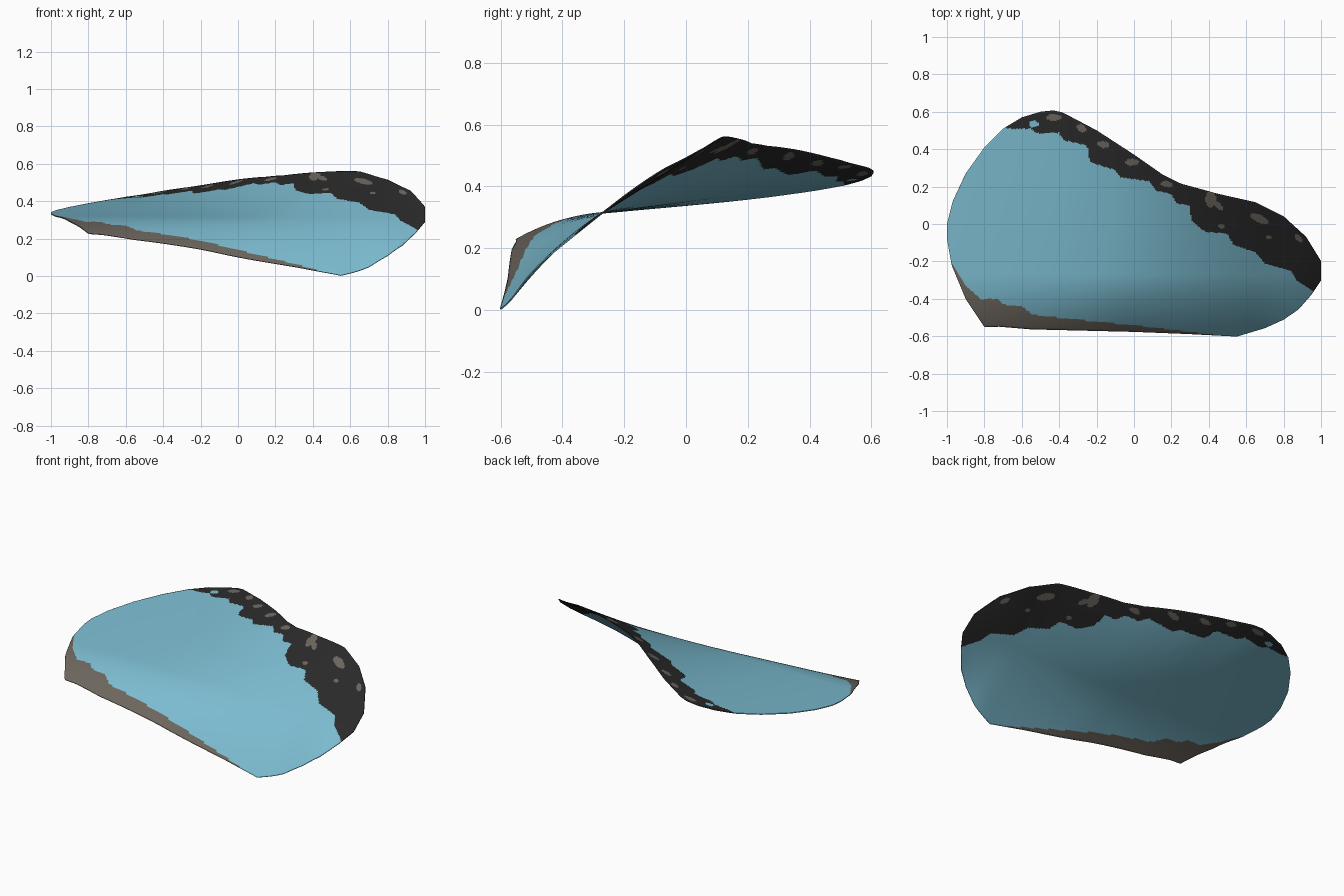
import bpy, bmesh, math

if "Cube" in bpy.data.objects:
    bpy.data.objects.remove(bpy.data.objects["Cube"])


def table(points):
    """Piecewise linear lookup through (x, value) pairs."""
    def f(x):
        if x <= points[0][0]:
            return points[0][1]
        for (a, va), (b, vb) in zip(points, points[1:]):
            if x <= b:
                return va + (vb - va) * (x - a) / (b - a)
        return points[-1][1]
    return f


def smooth(f, w=0.07):
    return lambda x: sum(f(x + w * k / 3) for k in range(-3, 4)) / 7


def material(name, rgb):
    m = bpy.data.materials.new(name)
    m.diffuse_color = (*rgb, 1)
    m.use_nodes = True
    m.node_tree.nodes["Principled BSDF"].inputs["Base Color"].default_value = m.diffuse_color
    return m


# Plan outline: front and back edge as y over x
front = table([(-1, -.08), (-.975, -.22), (-.9, -.4), (-.8, -.55), (-.72, -.548), (-.55, -.562),
               (0, -.575), (.3, -.587), (.55, -.6), (.7, -.555), (.8, -.51), (.88, -.455),
               (.95, -.375), (1, -.3)])
back = table([(-1, 0), (-.97, .12), (-.9, .27), (-.8, .41), (-.7, .51), (-.6, .57), (-.5, .6),
              (-.43, .607), (-.38, .595), (-.2, .5), (0, .37), (.15, .265), (.25, .215), (.45, .16),
              (.65, .115), (.8, .04), (.92, -.07), (1, -.2)])

# Twisted sheet: slope across y grows along x, the front part droops
slope = smooth(table([(-1, .09), (-.7, .115), (-.45, .145), (-.2, .215), (0, .31), (.25, .46),
                      (.45, .56), (.65, .64), (.8, .63), (.93, .7), (1, .8)]))
droop = smooth(table([(-1, .6), (-.8, .73), (-.5, 1), (0, 1.29), (.3, 1.1), (.55, 1.03),
                      (.7, 1.1), (.85, .8), (1, .5)]))


def height(x, y):
    t = y + .27
    return .31 + slope(x) * t - (droop(x) * t * t if t < 0 else 0)


# Ragged colour borders
dark_edge = table([(-.7, .515), (-.62, .508), (-.55, .51), (-.52, .485), (-.4, .49), (-.38, .45),
                   (-.25, .42), (-.235, .33), (-.1, .29), (-.07, .25), (.08, .23), (.12, .18),
                   (.2, .16), (.23, .11), (.3, .1), (.305, .02), (.38, -.04), (.5, -.05),
                   (.53, -.11), (.65, -.15), (.7, -.21), (.84, -.25), (.87, -.3), (.96, -.36)])
brown_edge = table([(-.985, -.19), (-.9, -.33), (-.82, -.4), (-.73, -.4), (-.7, -.43), (-.6, -.44),
                    (-.54, -.485), (-.3, -.51), (0, -.54), (.3, -.575), (.5, -.6)])
# Pale spots: x, y, half length, half width, tilt in degrees
spots = [(-.43, .57, .04, .018, 0), (-.28, .513, .03, .018, -30), (-.165, .425, .035, .018, -10),
         (-.01, .33, .038, .018, 0), (.175, .215, .032, .016, -10), (.41, .135, .028, .045, 0),
         (.45, .1, .035, .015, -40), (.54, .155, .03, .015, -20), (.67, .03, .055, .02, -25),
         (.88, -.075, .028, .014, -45), (.47, -.01, .018, .012, 0), (.72, -.07, .014, .01, 0)]


def in_spot(x, y, s):
    a = math.radians(s[4])
    dx, dy = x - s[0], y - s[1]
    u = dx * math.cos(a) + dy * math.sin(a)
    v = -dx * math.sin(a) + dy * math.cos(a)
    return (u / s[2]) ** 2 + (v / s[3]) ** 2 < 1


def colour(x, y):
    if x > -.7 and y > dark_edge(x):
        if in_spot(x, y, (-.535, .537, .024, .02, 0)):
            return 0
        return 2 if any(in_spot(x, y, s) for s in spots) else 1
    if y < brown_edge(x) and x < .5:
        return 2
    return 0


# Wing membrane as a fine sheet between the two edges
NX, NY = 260, 130
bm = bmesh.new()
rows = []
for i in range(NX + 1):
    u = i / NX
    x = .6 * (2 * u - 1) - .4 * math.cos(math.pi * u)
    a, b = front(x), back(x)
    rows.append([bm.verts.new((x, a + (b - a) * j / NY, height(x, a + (b - a) * j / NY)))
                 for j in range(NY + 1)])
for p, q in zip(rows, rows[1:]):
    for j in range(NY):
        f = bm.faces.new((p[j], q[j], q[j + 1], p[j + 1]))
        c = f.calc_center_median()
        f.material_index = colour(c.x, c.y)
        f.smooth = True

# Stand the sheet on the ground plane
low = min(v.co.z for v in bm.verts) - .003
for v in bm.verts:
    v.co.z -= low
mesh = bpy.data.meshes.new("wing")
bm.to_mesh(mesh)
bm.free()
for name, rgb in (("sky blue", (.2, .5, .63)), ("charcoal", (.023, .023, .023)),
                  ("grey brown", (.15, .132, .11))):
    mesh.materials.append(material(name, rgb))
wing = bpy.data.objects.new("wing", mesh)
bpy.context.collection.objects.link(wing)

# Thin thickness
mod = wing.modifiers.new("thickness", 'SOLIDIFY')
mod.thickness = .005
mod.offset = 0
